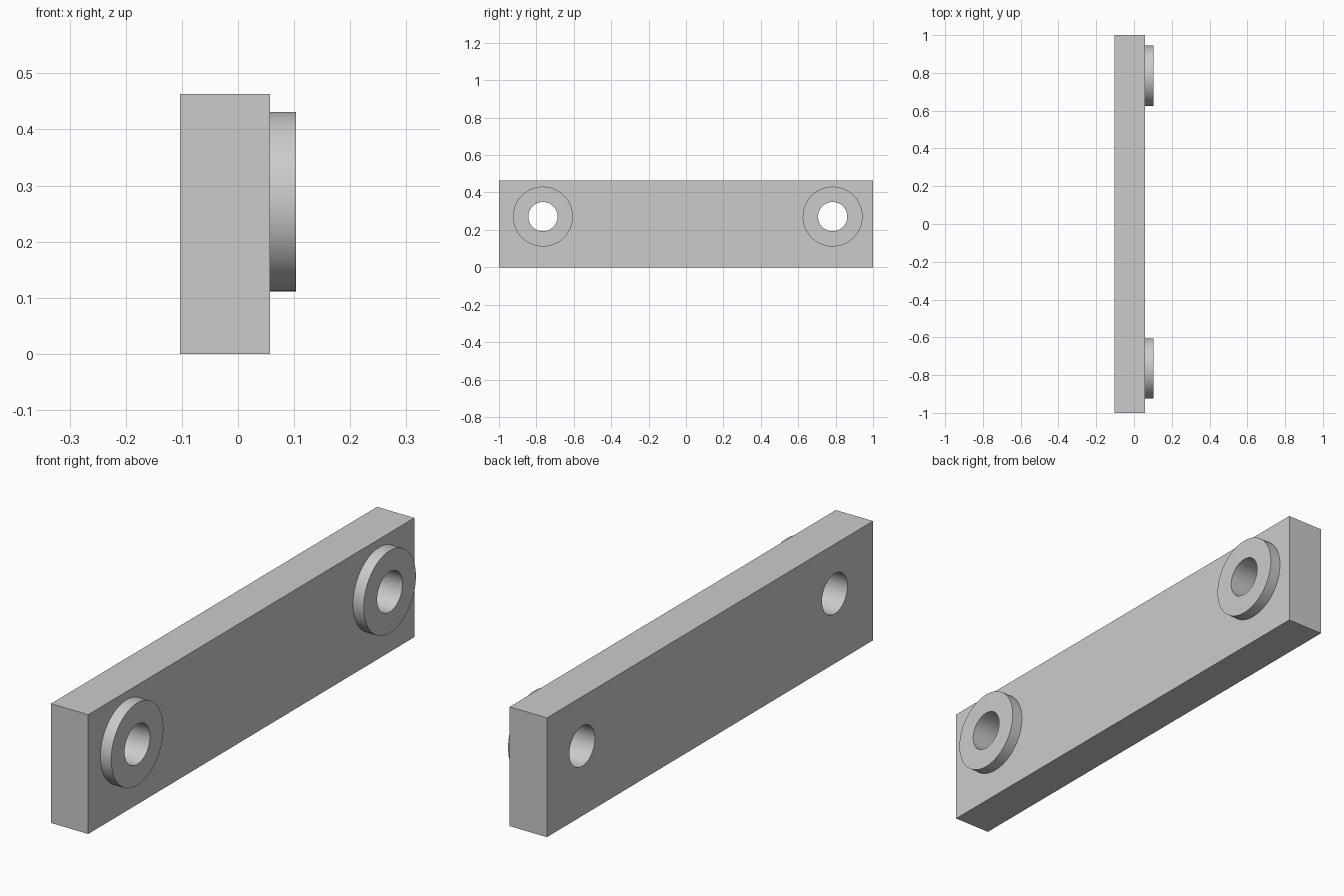
import bpy, math

cube = bpy.data.objects.get("Cube")
if cube:
    bpy.data.objects.remove(cube, do_unlink=True)

BACK, FACE, RIM = -0.103, 0.057, 0.103      # plate back, plate front, boss front
HEIGHT, AXIS_Z = 0.463, 0.271
BOSS_RADIUS, HOLE_RADIUS = 0.16, 0.078
HOLE_YS = (-0.765, 0.784)

grey = bpy.data.materials.new("light_grey")
grey.use_nodes = True
colour = (0.6, 0.6, 0.6, 1)
grey.diffuse_color = colour
grey.node_tree.nodes["Principled BSDF"].inputs["Base Color"].default_value = colour


def x_cylinder(name, radius, x0, x1, y):
    """Cylinder lying along x."""
    bpy.ops.mesh.primitive_cylinder_add(
        vertices=96, radius=radius, depth=x1 - x0,
        location=((x0 + x1) / 2, y, AXIS_Z), rotation=(0, math.pi / 2, 0))
    ob = bpy.context.object
    ob.name = name
    ob.data.materials.append(grey)
    return ob


def combine(target, tool, operation):
    """Apply a boolean and discard its tool object."""
    mod = target.modifiers.new(operation.lower(), "BOOLEAN")
    mod.operation = operation
    mod.solver = "EXACT"
    mod.object = tool
    bpy.context.view_layer.objects.active = target
    bpy.ops.object.modifier_apply(modifier=mod.name)
    bpy.data.objects.remove(tool, do_unlink=True)


# Long rectangular plate
bpy.ops.mesh.primitive_cube_add(size=1, location=((BACK + FACE) / 2, 0, HEIGHT / 2))
plate = bpy.context.object
plate.name = "mounting_plate"
plate.scale = (FACE - BACK, 2, HEIGHT)
bpy.ops.object.transform_apply(location=True, rotation=True, scale=True)
plate.data.materials.append(grey)

# Round raised bosses, each with a hole through the whole plate
for y in HOLE_YS:
    combine(plate, x_cylinder("boss", BOSS_RADIUS, FACE - 0.05, RIM, y), "UNION")
    combine(plate, x_cylinder("hole_cutter", HOLE_RADIUS, BACK - 0.1, RIM + 0.1, y), "DIFFERENCE")

bpy.ops.object.select_all(action="DESELECT")
plate.select_set(True)
bpy.context.view_layer.objects.active = plate
bpy.ops.object.shade_smooth_by_angle(angle=math.radians(30))
